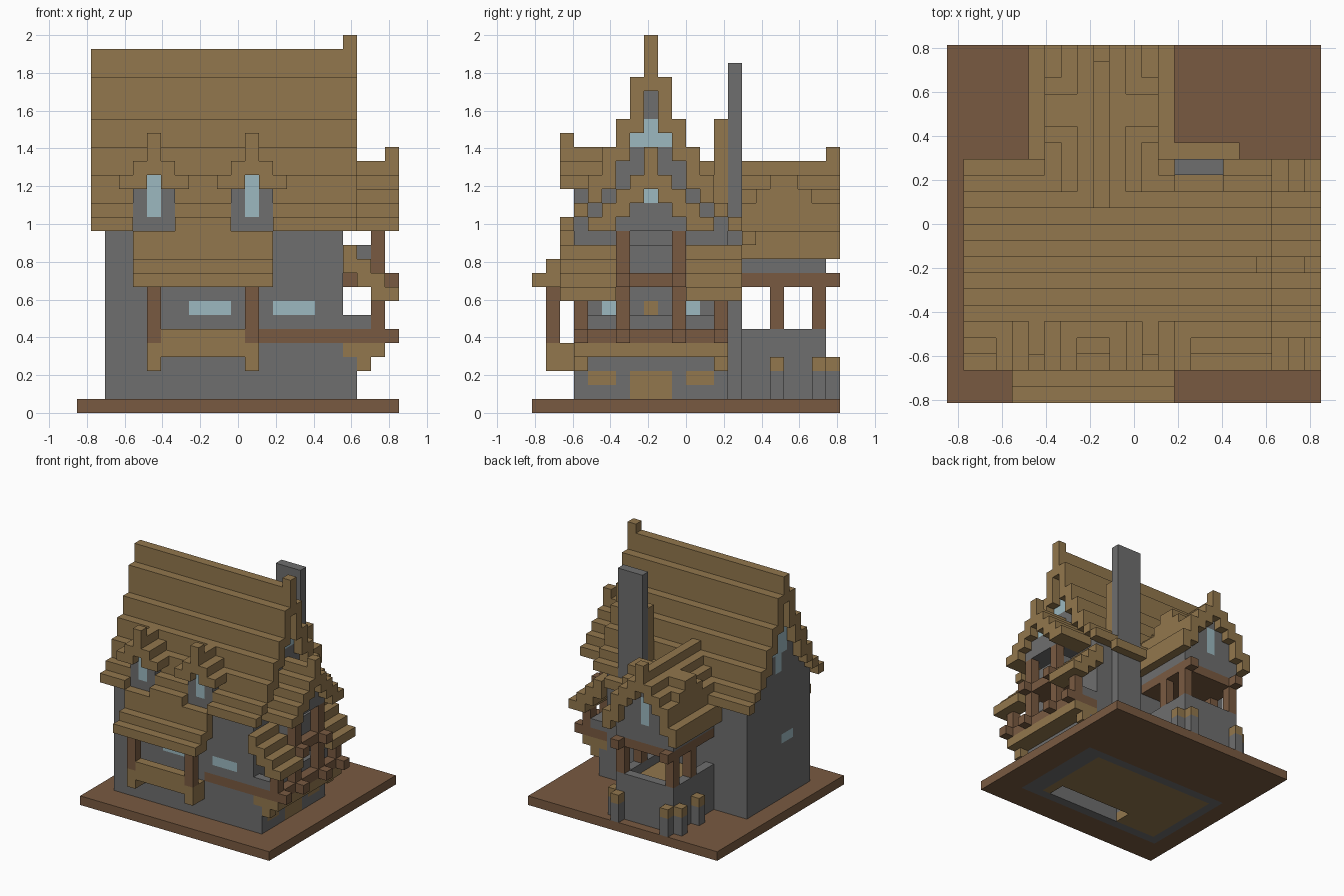
import bpy
from mathutils import Vector

cube = bpy.data.objects.get("Cube")
if cube:
    bpy.data.objects.remove(cube, do_unlink=True)

UNIT = 2 / 27                      # edge length of one building block
WIDTH, DEPTH = 23, 22              # footprint in blocks
COLOURS = {
    "tan_wood": (0.287, 0.184, 0.074),
    "brown_wood": (0.191, 0.102, 0.053),
    "grey_stone": (0.156, 0.156, 0.156),
    "pale_glass": (0.332, 0.485, 0.527),
}
TAN, BROWN, GREY, GLASS = COLOURS
cells = {}                         # block position -> (part name, colour)


def box(part, colour, x, y, z):
    """Fill a range of blocks; later parts replace earlier ones."""
    for i in range(*x):
        for j in range(*y):
            for k in range(*z):
                cells[i, j, k] = (part, colour)


def carve(x, y, z):
    for i in range(*x):
        for j in range(*y):
            for k in range(*z):
                cells.pop((i, j, k), None)


def one(n):
    return (n, n + 1)


def gable(part, centre, profile, run, along):
    """Stepped roof; profile lists (bottom, top) outward from the ridge."""
    for d, z in enumerate(profile):
        for c in {centre - d, centre + d}:
            if along == "x":
                box(part, TAN, run, one(c), z)
            else:
                box(part, TAN, one(c), run, z)


MID = 8                            # depth row of the main ridge
AXIS = 9                           # column of the back wing ridge
HOUSE_X, HOUSE_Y = (2, 19), (3, 14)

# ground slab, with the wall footprint and floor showing underneath
box("ground_slab", BROWN, (0, WIDTH), (0, DEPTH), (0, 1))
box("wall_footing", GREY, (2, 20), HOUSE_Y, (0, 1))
box("ground_floor", TAN, (3, 18), (4, 13), (0, 1))

# main walls, filled up under the stepped roof
MAIN = [(23, 26), (20, 24), (18, 21), (16, 19), (15, 17), (14, 15), (13, 14)]
for d, (low, top) in enumerate(MAIN[:-1]):
    for row in {MID - d, MID + d}:
        box("house_walls", GREY, HOUSE_X, one(row), (1, low))
box("front_beam", BROWN, (13, 19), one(3), (5, 6))

# wall windows and gable windows
for x in ((8, 11), (14, 17)):
    box("front_windows", GLASS, x, one(3), (7, 8))
box("left_window", GLASS, one(2), (6, 8), (7, 8))
box("left_gable_window", GLASS, one(2), one(MID), (15, 21))
box("left_gable_window", GLASS, one(2), (7, 10), (17, 20))
box("right_gable_window", GLASS, one(18), one(MID), (19, 21))
box("right_gable_window", GLASS, one(18), (7, 10), (19, 20))
for row in (5, 11):
    box("right_windows", GLASS, one(18), one(row), (7, 8))
box("balcony_door", TAN, one(18), one(MID), (6, 8))

# main roof with a finial at its right end
gable("main_roof", MID, MAIN, (1, 20), "x")
box("roof_finial", TAN, one(19), one(MID), (26, 27))

# two front dormers
for c in (5, 12):
    carve((c - 1, c + 2), one(2), (13, 16))
    box("dormer_walls", GREY, (c - 1, c + 2), (3, 6), (13, 17))
    gable("dormer_roofs", c, [(17, 19), (16, 18), (16, 17)], (2, 6), "y")
    box("dormer_roofs", TAN, one(c), one(2), (17, 20))
    box("dormer_windows", GLASS, one(c), one(3), (14, 17))
    carve(one(c), one(2), (16, 17))

# front porch: stepped roof, posts, brackets and balcony
for row, z in enumerate([(9, 10), (9, 11), (10, 13)]):
    box("porch_roof", TAN, (4, 14), one(row), z)
box("porch_floor", TAN, (5, 13), (1, 3), (4, 5))
box("porch_rail", TAN, (6, 12), one(1), (5, 6))
for c in (5, 12):
    box("porch_posts", BROWN, one(c), one(1), (5, 9))
    box("porch_brackets", TAN, one(c), one(2), (3, 4))
    box("porch_brackets", TAN, one(c), one(1), (3, 5))

# right side plinth with its door and shutters
box("side_plinth", GREY, one(19), HOUSE_Y, (1, 5))
box("side_door", TAN, one(19), (7, 10), (1, 3))
for y in ((4, 6), (11, 13)):
    box("side_shutters", TAN, one(19), y, (2, 3))

# right side balcony
box("side_balcony_floor", TAN, (19, 22), HOUSE_Y, (4, 5))
box("side_balcony_beams", BROWN, (19, 22), HOUSE_Y, (5, 6))
box("side_parapet", GREY, (19, 21), HOUSE_Y, (6, 7))
carve(one(19), (4, 13), (6, 7))
for d in (2, 5):
    for row in (MID - d, MID + d):
        box("side_balcony_beams", BROWN, (21, 23), one(row), (5, 6))
        box("side_posts", BROWN, one(21), one(row), (6, 9))
for row in (3, 13):
    box("side_brackets", TAN, one(20), one(row), (3, 4))

# right side lean-to roofs, one each side of the bay
for y in ((2, 6), (11, 15)):
    for step, z in enumerate([(10, 12), (9, 11), (8, 10), (8, 9)]):
        box("lean_to_roofs", TAN, one(19 + step), y, z)

# right side upper bay with its own gable
box("bay_floor", BROWN, (19, 22), (6, 11), (9, 10))
box("bay_parapet", GREY, one(20), (6, 11), (10, 12))
box("bay_ceiling", GREY, (19, 21), (6, 11), (13, 14))
for row in (6, 10):
    box("bay_floor", BROWN, one(22), one(row), (9, 10))
    box("bay_posts", BROWN, one(21), one(row), (10, 13))
BAY = [(16, 18), (15, 17), (14, 16), (13, 15), (13, 14)]
for d, (low, top) in enumerate(BAY[:3]):
    for row in {MID - d, MID + d}:
        box("bay_gable_wall", GREY, one(21), one(row), (13, low))
gable("bay_roof", MID, BAY, (19, 23), "x")
box("bay_roof", TAN, one(22), one(MID), (18, 19))
box("bay_window", GLASS, one(21), one(MID), (15, 16))

# back wing: parapet, open porch and posts
box("wing_parapet", GREY, (6, 13), (14, 21), (1, 6))
carve((7, 12), (14, 20), (5, 6))
box("wing_floor", TAN, (7, 12), (14, 20), (4, 5))
box("wing_beams", BROWN, (6, 13), (14, 21), (9, 10))
for c in (6, 12):
    box("wing_beams", BROWN, one(c), one(21), (9, 10))
    for row in (17, 20):
        box("wing_posts", BROWN, one(c), one(row), (6, 9))

# back wing: gable wall, window, roof and small side dormers
WING = [(16, 18), (15, 17), (14, 16), (12, 15), (11, 13)]
for d, (low, top) in enumerate(WING[:4]):
    for c in {AXIS - d, AXIS + d}:
        box("wing_walls", GREY, one(c), (14, 21), (10, low))
gable("wing_roof", AXIS, WING, (12, DEPTH), "y")
box("wing_roof", TAN, one(AXIS), one(21), (16, 19))
box("wing_window", GLASS, one(AXIS), one(20), (12, 15))
for x in ((6, 8), (11, 13)):
    box("wing_dormers", TAN, x, (16, 20), (14, 16))
    box("wing_dormers", TAN, x, (17, 19), (16, 17))

# back wing: capped buttresses
for c, row in ((5, 17), (5, 20), (6, 21), (12, 21), (13, 20), (13, 17)):
    box("buttresses", GREY, one(c), one(row), (1, 3))
    box("buttress_caps", TAN, one(c), one(row), (3, 4))

# chimney with its wooden collar
box("chimney_collar", TAN, (13, 18), one(15), (12, 13))
box("chimney_collar", TAN, (14, 17), one(13), (15, 21))
box("chimney", GREY, (14, 17), one(14), (1, 25))

# cellar opening under the floor
carve((8, 17), (4, 6), (0, 3))
box("cellar_ceiling", TAN, (8, 17), (4, 6), (3, 4))

# materials
materials = {}
for name, rgb in COLOURS.items():
    mat = bpy.data.materials.new(name)
    mat.use_nodes = True
    mat.diffuse_color = (*rgb, 1)
    shader = mat.node_tree.nodes["Principled BSDF"]
    shader.inputs["Base Color"].default_value = (*rgb, 1)
    shader.inputs["Roughness"].default_value = 0.9
    materials[name] = mat

# turn the exposed block sides of each part into one mesh
groups = {}
for cell, key in cells.items():
    groups.setdefault(key, []).append(cell)
for (part, colour), members in groups.items():
    verts, faces = {}, []
    for cell in members:
        for axis in range(3):
            u, v = (axis + 1) % 3, (axis + 2) % 3
            for side in (0, 1):
                beside = list(cell)
                beside[axis] += 2 * side - 1
                if tuple(beside) in cells:
                    continue
                face = []
                for a, b in ((0, 0), (1, 0), (1, 1), (0, 1)):
                    p = list(cell)
                    p[axis] += side
                    p[u] += a
                    p[v] += b
                    face.append(verts.setdefault(tuple(p), len(verts)))
                faces.append(face if side else face[::-1])
    if not faces:
        continue
    origin = Vector((WIDTH / 2, DEPTH / 2, 0))
    mesh = bpy.data.meshes.new(part)
    mesh.from_pydata([(Vector(p) - origin) * UNIT for p in verts], [], faces)
    mesh.materials.append(materials[colour])
    bpy.context.collection.objects.link(bpy.data.objects.new(part, mesh))
